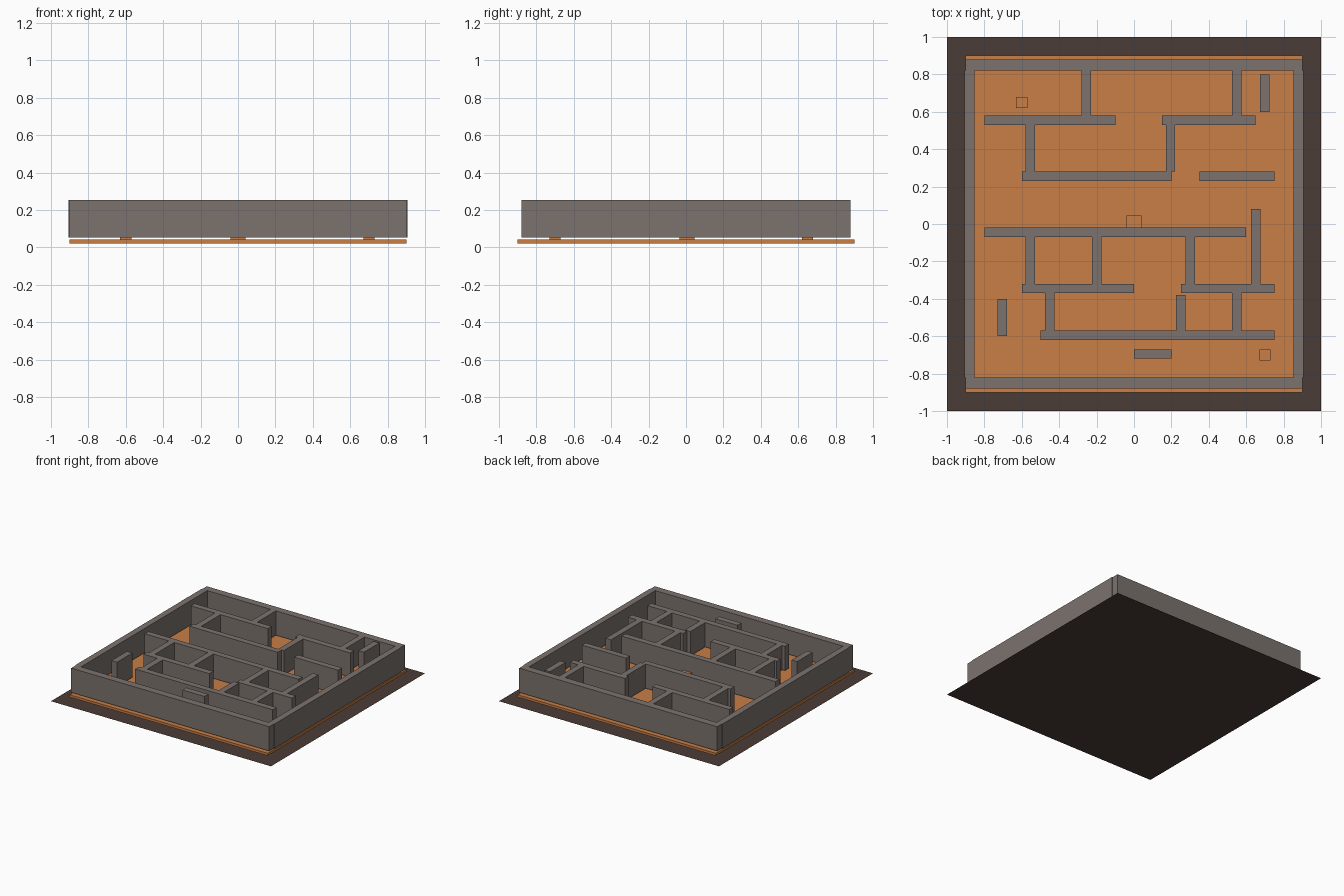
import bpy

if "Cube" in bpy.data.objects:
    bpy.data.objects.remove(bpy.data.objects["Cube"])


def material(name, color):
    m = bpy.data.materials.new(name)
    m.diffuse_color = (*color, 1)
    m.use_nodes = True
    m.node_tree.nodes["Principled BSDF"].inputs["Base Color"].default_value = m.diffuse_color
    return m


DARK = material("dark_earth", (0.07, 0.046, 0.038))
ORANGE = material("orange_floor", (0.58, 0.21, 0.062))
STONE = material("stone", (0.2, 0.17, 0.155))
Z0, Z1 = 0.053, 0.253   # wall bottom and top
T = 0.025               # half wall thickness


def box(name, x0, x1, y0, y1, z0, z1, mat):
    bpy.ops.mesh.primitive_cube_add(
        size=1, location=((x0 + x1) / 2, (y0 + y1) / 2, (z0 + z1) / 2))
    o = bpy.context.object
    o.name = name
    o.scale = (x1 - x0, y1 - y0, z1 - z0)
    bpy.ops.object.transform_apply(location=False, rotation=False, scale=True)
    o.data.materials.append(mat)
    return o


# ground sheet and raised floor slab
bpy.ops.mesh.primitive_plane_add(size=2)
bpy.context.object.name = "ground_sheet"
bpy.context.object.data.materials.append(DARK)
box("floor_slab", -0.9, 0.9, -0.9, 0.9, 0.022, 0.042, ORANGE)

# outer walls
box("front_wall", -0.9, 0.9, -0.88, -0.82, Z0, Z1, STONE)
box("back_wall", -0.9, 0.9, 0.82, 0.88, Z0, Z1, STONE)
box("right_wall", 0.853, 0.905, -0.82, 0.82, Z0, Z1, STONE)
box("left_wall_long", -0.905, -0.853, -0.82, 0.55, Z0, Z1, STONE)
box("left_wall_short", -0.905, -0.853, 0.65, 0.82, Z0, Z1, STONE)
box("entrance_block", -0.907, -0.853, 0.55, 0.65, Z0, Z1, STONE)

# inner walls along x: (y, x start, x end)
for y, a, b in [(0.555, -0.8, -0.1), (0.555, 0.15, 0.65), (0.255, -0.6, 0.2),
                (0.255, 0.35, 0.75), (-0.045, -0.8, 0.6), (-0.345, -0.6, 0),
                (-0.345, 0.25, 0.75), (-0.595, -0.5, 0.75), (-0.695, 0, 0.2)]:
    box("maze_wall_across", a, b, y - T, y + T, Z0, Z1, STONE)

# inner walls along y: (x, y start, y end)
for x, a, b in [(-0.255, 0.58, 0.82), (0.55, 0.58, 0.82), (0.7, 0.6, 0.8),
                (-0.555, 0.28, 0.53), (0.195, 0.28, 0.53), (0.65, -0.32, 0.08),
                (-0.555, -0.32, -0.07), (-0.2, -0.32, -0.07), (0.3, -0.32, -0.07),
                (-0.45, -0.57, -0.37), (0.25, -0.57, -0.38), (0.55, -0.57, -0.37),
                (-0.705, -0.6, -0.4)]:
    box("maze_wall_along", x - T, x + T, a, b, Z0, Z1, STONE)

# marker blocks on the floor
for name, x, y, s in [("start_marker", -0.6, 0.65, 0.03), ("end_marker", 0.7, -0.7, 0.03),
                      ("centre_marker", 0, 0.005, 0.04)]:
    box(name, x - s, x + s, y - s, y + s, 0.042, 0.042 + 2 * s, ORANGE)
